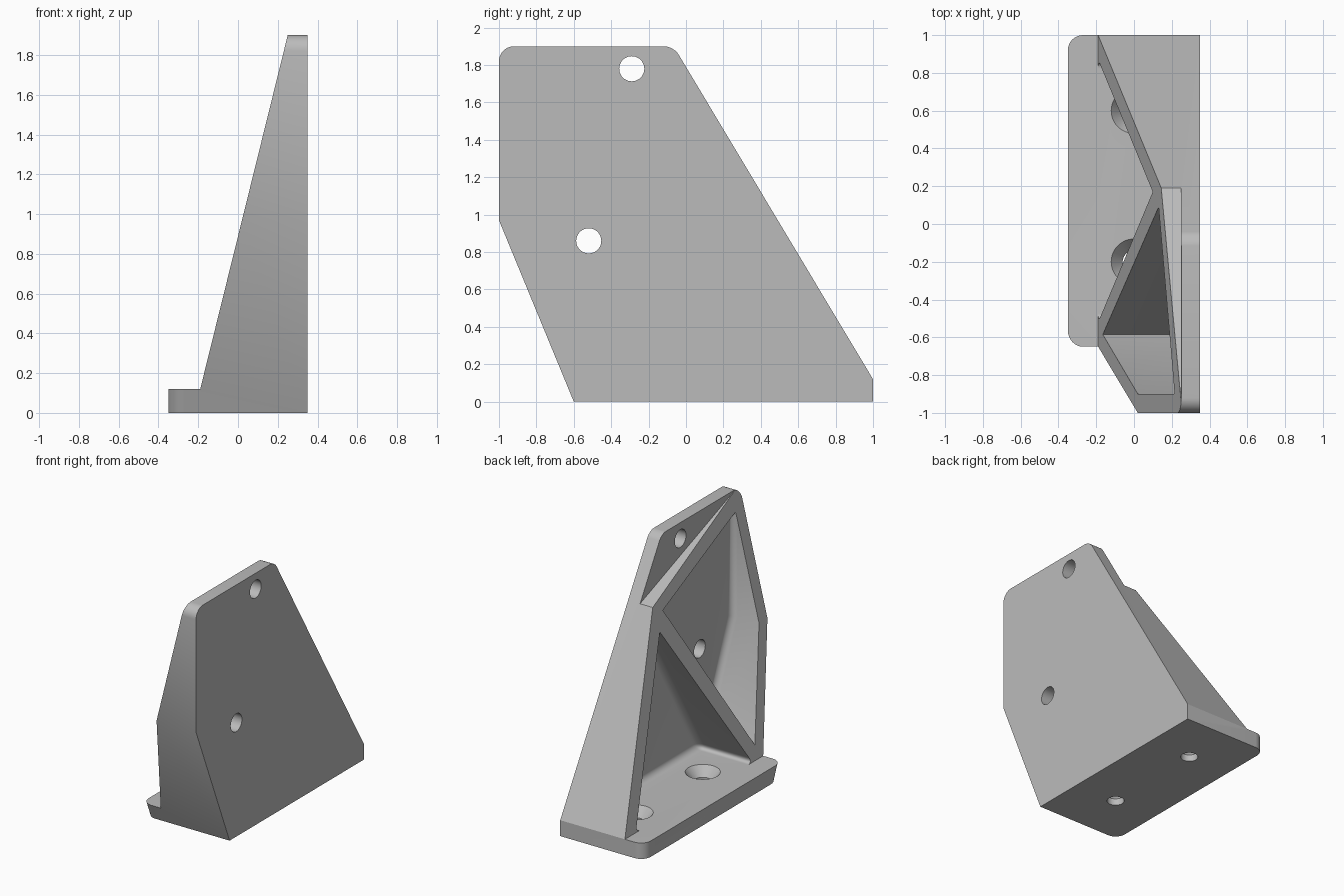
import bpy, bmesh
from mathutils import Matrix, Vector

if "Cube" in bpy.data.objects:
    bpy.data.objects.remove(bpy.data.objects["Cube"], do_unlink=True)

grey = bpy.data.materials.new("grey")
grey.use_nodes = True
colour = (0.5, 0.5, 0.5, 1)
grey.diffuse_color = colour
grey.node_tree.nodes["Principled BSDF"].inputs["Base Color"].default_value = colour


def prism(points, start, end, axis="x"):
    """Extrude a (y, z) profile along x, or an (x, z) profile along y."""
    bm = bmesh.new()
    place = (lambda a, b: (start, a, b)) if axis == "x" else (lambda a, b: (a, start, b))
    face = bm.faces.new([bm.verts.new(place(a, b)) for a, b in points])
    step = Vector((end - start, 0, 0) if axis == "x" else (0, end - start, 0))
    new = bmesh.ops.extrude_face_region(bm, geom=[face])["geom"]
    bmesh.ops.translate(bm, vec=step, verts=[v for v in new if isinstance(v, bmesh.types.BMVert)])
    bmesh.ops.recalc_face_normals(bm, faces=bm.faces)
    return bm


def round_edges(bm, test, radius):
    """Round every edge whose two ends both pass the test."""
    edges = [e for e in bm.edges if test(e.verts[0].co, e.verts[1].co)]
    bmesh.ops.bevel(bm, geom=edges, offset=radius, segments=8, profile=0.5, affect="EDGES")
    bmesh.ops.recalc_face_normals(bm, faces=bm.faces)


def finish(bm, name):
    mesh = bpy.data.meshes.new(name)
    bm.to_mesh(mesh)
    bm.free()
    mesh.materials.append(grey)
    obj = bpy.data.objects.new(name, mesh)
    bpy.context.collection.objects.link(obj)
    return obj


def cone(name, r1, r2, depth, matrix):
    bm = bmesh.new()
    bmesh.ops.create_cone(bm, cap_ends=True, segments=48, radius1=r1, radius2=r2,
                          depth=depth, matrix=matrix)
    return finish(bm, name)


# Solid blank with the outline of the upright plate
PLATE, BASE, BACK = 0.25, 0.12, 1.0
bm = prism([(-0.6, 0), (BACK, 0), (BACK, BASE), (-0.066, 1.9), (-1, 1.9), (-1, 0.97)], -0.35, 0.35)
along_x = lambda a, b: abs(a.x - b.x) > 0.1
round_edges(bm, lambda a, b: along_x(a, b) and a.z > 1.8 and a.y < -0.5, 0.08)
round_edges(bm, lambda a, b: along_x(a, b) and a.z > 1.8 and a.y > -0.07, 0.05)
# Rounded free corners of the base
round_edges(bm, lambda a, b: max(a.x, b.x) < -0.34 and min(a.y, b.y) > 0.99, 0.08)
round_edges(bm, lambda a, b: max(a.x, b.x) < -0.34 and min(a.z, b.z) < 0.01
            and 0.9 < max(a.z, b.z) < 1.0, 0.08)
bracket = finish(bm, "bracket")

# Sloping cut over the rib edges
cutters = [finish(prism([(-0.19, BASE), (0.27, 1.98), (-1, 1.98), (-1, BASE)], -1.5, 1.5, "y"),
                  "slope_cutter")]

# Open corner above the top rib
cutters.append(finish(prism([(0.3, 1.43), (-0.95, 1.9), (-0.95, 2.1), (0.3, 2.1)], -1, PLATE),
                      "corner_cutter"))

# Pockets between the ribs, with rounded floors
on_plate = lambda a, b: min(a.x, b.x) > PLATE - 0.01
low = prism([(0.87, BASE), (0.17, 1.29), (-0.52, BASE)], -0.6, PLATE)
round_edges(low, lambda a, b: on_plate(a, b) or (along_x(a, b) and a.z < 0.2), 0.05)
cutters.append(finish(low, "lower_pocket_cutter"))
high = prism([(0.09, 1.415), (-0.585, 0.22), (-0.9, 0.97), (-0.9, 1.76)], -0.6, PLATE)
round_edges(high, on_plate, 0.05)
cutters.append(finish(high, "upper_pocket_cutter"))

# Plain holes through the plate
for y, z in ((-0.29, 1.78), (-0.52, 0.86)):
    turn = Matrix.Translation((0.3, y, z)) @ Matrix.Rotation(1.5707963, 4, "Y")
    cutters.append(cone("plate_hole_cutter", 0.067, 0.067, 0.3, turn))

# Countersunk holes through the base
for y in (0.6, -0.2):
    cutters.append(cone("base_hole_cutter", 0.06, 0.06, 0.3, Matrix.Translation((0, y, 0.05))))
    cutters.append(cone("countersink_cutter", 0.055, 0.125, 0.08, Matrix.Translation((0, y, 0.085))))

# Apply the cuts and drop the cutters
bpy.context.view_layer.objects.active = bracket
bracket.select_set(True)
for cutter in cutters:
    mod = bracket.modifiers.new("cut", "BOOLEAN")
    mod.operation, mod.solver, mod.object = "DIFFERENCE", "EXACT", cutter
    bpy.ops.object.modifier_apply(modifier=mod.name)
    bpy.data.objects.remove(cutter, do_unlink=True)

bpy.ops.object.shade_smooth_by_angle(angle=0.5)
